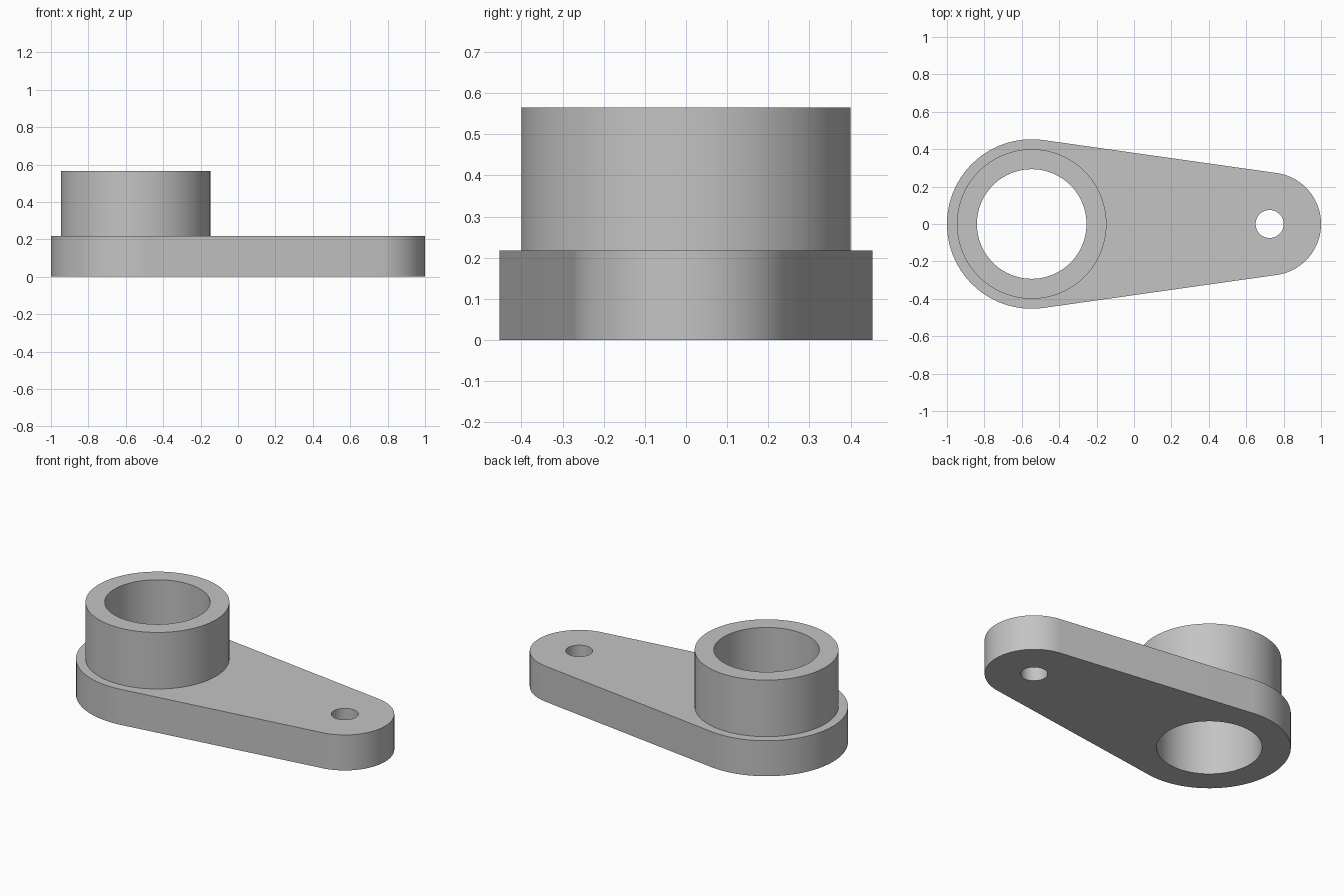
import bpy, bmesh, math

if "Cube" in bpy.data.objects:
    bpy.data.objects.remove(bpy.data.objects["Cube"], do_unlink=True)

BIG_X, BIG_R = -0.547, 0.453      # wide end of the arm
SMALL_X, SMALL_R = 0.725, 0.275   # narrow end
PLATE_H, TOP = 0.218, 0.565
COLLAR_R, BORE_R, PIN_R = 0.4, 0.293, 0.075

grey = bpy.data.materials.new("plain grey")
grey.use_nodes = True
colour = (0.55, 0.55, 0.55, 1)
grey.diffuse_color = colour
grey.node_tree.nodes["Principled BSDF"].inputs["Base Color"].default_value = colour


def arc(cx, r, start, end, n):
    step = (end - start) / n
    return [(cx + r * math.cos(start + i * step), r * math.sin(start + i * step))
            for i in range(n + 1)]


def prism(name, outline, z0, z1):
    """Extrude a closed outline from z0 to z1."""
    bm = bmesh.new()
    face = bm.faces.new([bm.verts.new((x, y, z0)) for x, y in outline])
    ext = bmesh.ops.extrude_face_region(bm, geom=[face])["geom"]
    bmesh.ops.translate(bm, vec=(0, 0, z1 - z0),
                        verts=[v for v in ext if isinstance(v, bmesh.types.BMVert)])
    bmesh.ops.recalc_face_normals(bm, faces=bm.faces)
    mesh = bpy.data.meshes.new(name)
    bm.to_mesh(mesh)
    bm.free()
    mesh.materials.append(grey)
    obj = bpy.data.objects.new(name, mesh)
    bpy.context.collection.objects.link(obj)
    return obj


def disc(cx, r, n=96):
    return arc(cx, r, 0, 2 * math.pi, n)[:-1]


def combine(target, tool, operation):
    """Apply a boolean and discard the tool."""
    mod = target.modifiers.new(operation.lower(), "BOOLEAN")
    mod.operation, mod.solver, mod.object = operation, "EXACT", tool
    bpy.context.view_layer.objects.active = target
    bpy.ops.object.modifier_apply(modifier=mod.name)
    bpy.data.objects.remove(tool, do_unlink=True)


# Tapered arm: two end arcs joined by their common tangents
tangent = math.acos((BIG_R - SMALL_R) / (SMALL_X - BIG_X))
outline = (arc(SMALL_X, SMALL_R, -tangent, tangent, 48)
           + arc(BIG_X, BIG_R, tangent, 2 * math.pi - tangent, 64))
lever = prism("lever_arm", outline, 0, PLATE_H)

# Raised collar, then the through bore and the pin hole
combine(lever, prism("collar", disc(BIG_X, COLLAR_R), PLATE_H / 2, TOP), "UNION")
combine(lever, prism("bore", disc(BIG_X, BORE_R), -0.1, TOP + 0.1), "DIFFERENCE")
combine(lever, prism("pin_hole", disc(SMALL_X, PIN_R, 48), -0.1, TOP), "DIFFERENCE")

# Smooth round walls with crisp rims
bpy.ops.object.select_all(action="DESELECT")
lever.select_set(True)
bpy.context.view_layer.objects.active = lever
bpy.ops.object.shade_smooth_by_angle(angle=math.radians(30))
